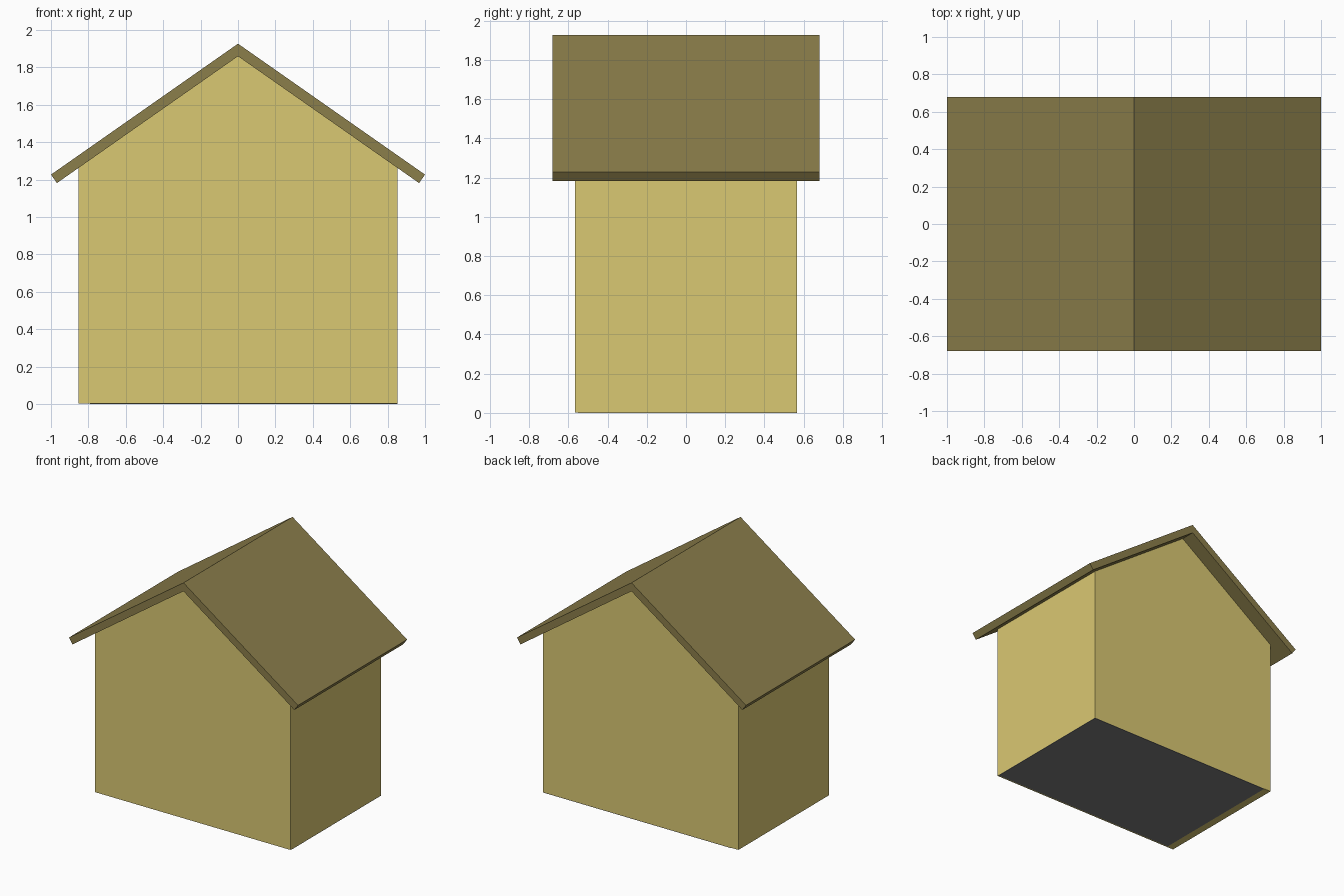
import bpy

if "Cube" in bpy.data.objects:
    bpy.data.objects.remove(bpy.data.objects["Cube"])

def material(name, rgb):
    m = bpy.data.materials.new(name)
    m.diffuse_color = (*rgb, 1)
    m.use_nodes = True
    m.node_tree.nodes["Principled BSDF"].inputs["Base Color"].default_value = m.diffuse_color
    return m

def extrude_profile(name, profile, y0, y1, mat):
    """Extrude an x-z outline (counter-clockwise seen from the front) along y."""
    n = len(profile)
    verts = [(x, y, z) for y in (y0, y1) for x, z in profile]
    faces = [tuple(range(n)), tuple(range(2 * n - 1, n - 1, -1))]
    faces += [(i, i + n, (i + 1) % n + n, (i + 1) % n) for i in range(n)]
    mesh = bpy.data.meshes.new(name)
    mesh.from_pydata(verts, [], faces)
    mesh.materials.append(mat)
    obj = bpy.data.objects.new(name, mesh)
    bpy.context.collection.objects.link(obj)
    return obj

wall_mat = material("wall_yellow", (0.70, 0.58, 0.17))
roof_mat = material("roof_olive", (0.26, 0.21, 0.07))
floor_mat = material("floor_grey", (0.2, 0.2, 0.2))

# Gabled walls
W, B = 0.853, 0.003
eave = 1.86 - W * 0.70
extrude_profile("walls", [(-W, B), (W, B), (W, eave), (0, 1.86), (-W, eave)],
                -0.565, 0.565, wall_mat)

# Roof half, mirrored to the other side
roof = extrude_profile("roof", [(0, 1.86), (0.968, 1.182), (1.0, 1.227), (0, 1.927)],
                       -0.68, 0.68, roof_mat)
# drop the hidden ridge face so the mirrored halves weld cleanly
mesh = roof.data
import bmesh
bm = bmesh.new()
bm.from_mesh(mesh)
ridge = [f for f in bm.faces if all(abs(v.co.x) < 1e-5 for v in f.verts)]
bmesh.ops.delete(bm, geom=ridge, context='FACES_ONLY')
bm.to_mesh(mesh)
bm.free()
mirror = roof.modifiers.new("mirror", 'MIRROR')
mirror.use_clip = True

# Floor plate under the walls
extrude_profile("floor", [(-0.79, 0), (W, 0), (W, B), (-0.79, B)],
                -0.55, 0.565, floor_mat)
